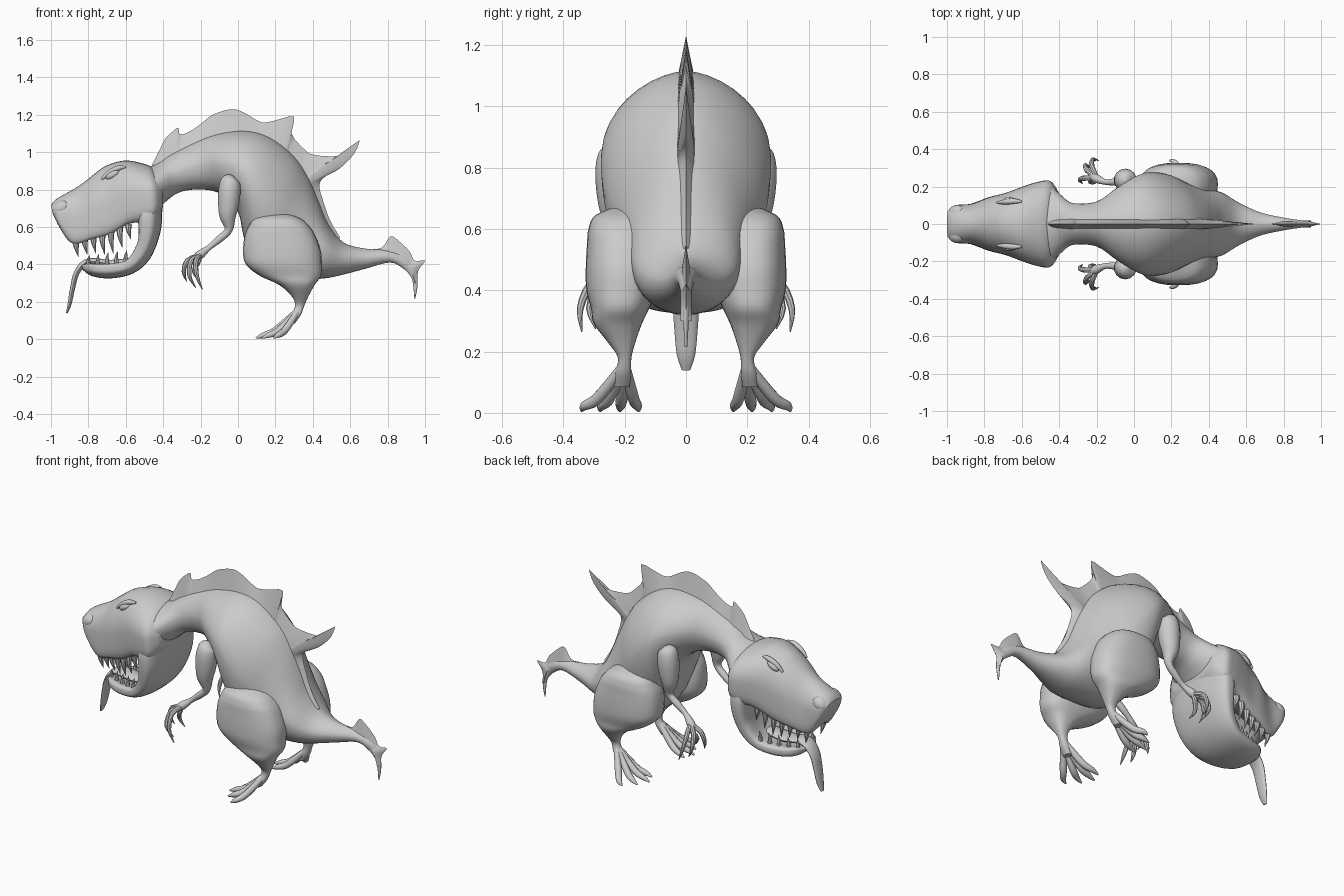
import bpy, bmesh, math
from mathutils import Vector, Matrix


def finish(name, bm, mirror=False, angle=40):
    bmesh.ops.recalc_face_normals(bm, faces=bm.faces)
    me = bpy.data.meshes.new(name)
    bm.to_mesh(me)
    bm.free()
    ob = bpy.data.objects.new(name, me)
    bpy.context.collection.objects.link(ob)
    bpy.ops.object.select_all(action='DESELECT')
    ob.select_set(True)
    bpy.context.view_layer.objects.active = ob
    bpy.ops.object.shade_smooth_by_angle(angle=math.radians(angle))
    if mirror:
        ob.modifiers.new("mirror", 'MIRROR').use_axis = (False, True, False)
        ob.modifiers["mirror"].use_mirror_merge = False
    return ob


def smooth_rows(rows, k):
    """Catmull-Rom interpolation of any number rows."""
    out = []
    for i in range(len(rows) - 1):
        p0, p1, p2, p3 = (rows[max(i - 1, 0)], rows[i], rows[i + 1], rows[min(i + 2, len(rows) - 1)])
        for j in range(k):
            t = j / k
            out.append([0.5 * (2 * b + (c - a) * t + (2 * a - 5 * b + 4 * c - d) * t * t
                               + (3 * b - a - 3 * c + d) * t ** 3) for a, b, c, d in zip(p0, p1, p2, p3)])
    return out + [list(rows[-1])]


def add_loft(bm, rings, n, e_top=2.0, e_bot=2.0):
    """Each ring: centre, half axis up, half axis sideways, hollow of the underside."""
    loops = []
    for c, up, side, hollow in rings:
        loop = []
        for i in range(n):
            a = 2 * math.pi * i / n
            co, si = math.cos(a), math.sin(a)
            e = e_top if si >= 0 else e_bot
            u = math.copysign(abs(co) ** (2 / e), co)
            v = math.copysign(abs(si) ** (2 / e), si)
            if v < 0:
                v += hollow * (1 - u * u) ** 2
            loop.append(bm.verts.new(c + up * v + side * u))
        loops.append(loop)
    for l0, l1 in zip(loops, loops[1:]):
        for i in range(n):
            bm.faces.new((l0[i], l0[(i + 1) % n], l1[(i + 1) % n], l1[i]))
    bm.faces.new(loops[0])
    bm.faces.new(loops[-1])


def profile_loft(name, secs, e_top=2.0, e_bot=2.0):
    """Sections: top x, z, bottom x, z, half width, hollow."""
    rings = []
    for tx, tz, bx, bz, w, h in smooth_rows(secs, 4):
        rings.append((Vector(((tx + bx) / 2, 0, (tz + bz) / 2)), Vector(((tx - bx) / 2, 0, (tz - bz) / 2)),
                      Vector((0, max(w, .004), 0)), h))
    bm = bmesh.new()
    add_loft(bm, rings, 36, e_top, e_bot)
    return finish(name, bm)


def add_tube(bm, pts, n=10, k=3, flat=1.0):
    """Points: x, y, z, radius."""
    rows = smooth_rows(pts, k)
    rings = []
    for i, r in enumerate(rows):
        d = Vector(rows[min(i + 1, len(rows) - 1)][:3]) - Vector(rows[max(i - 1, 0)][:3])
        d.normalize()
        side = Vector((0, 1, 0)) if abs(d.y) < .9 else Vector((1, 0, 0))
        up = side.cross(d).normalized()
        rings.append((Vector(r[:3]), up * r[3] * flat, d.cross(up) * r[3], 0))
    add_loft(bm, rings, n)


def add_ball(bm, c, r, tilt=0):
    m = Matrix.Translation(c) @ Matrix.Rotation(tilt, 4, 'Y') @ Matrix.Diagonal((*r, 1))
    bmesh.ops.create_uvsphere(bm, u_segments=20, v_segments=12, radius=1, matrix=m)


def fin(name, pairs, t):
    """Wedge crest: outer edge x, z and base x, z."""
    bm = bmesh.new()
    rows = []
    for ox, oz, ix, iz in smooth_rows(pairs, 3):
        mx, mz = (ox + ix) / 2, (oz + iz) / 2
        pts = [(ix, t, iz), (mx, t * .5, mz), (ox, 0, oz), (mx, -t * .5, mz), (ix, -t, iz)]
        rows.append([bm.verts.new(p) for p in pts])
    for a, b in zip(rows, rows[1:]):
        for i in range(5):
            j = (i + 1) % 5
            bm.faces.new((a[i], a[j], b[j], b[i]))
    bm.faces.new(rows[0])
    bm.faces.new(rows[-1])
    return finish(name, bm, angle=50)


# Neck, torso and tail in one loft with a roof-like back
body = [(-.53, .92, -.49, .62, .20), (-.48, .92, -.44, .68, .215), (-.42, .945, -.375, .745, .16),
        (-.36, .99, -.30, .79, .112), (-.22, 1.06, -.18, .80, .12), (-.10, 1.10, -.08, .77, .195),
        (.04, 1.115, 0, .68, .26), (.17, 1.08, .03, .55, .278), (.30, .98, .08, .42, .262),
        (.38, .86, .18, .34, .22), (.43, .74, .32, .32, .19), (.48, .62, .46, .325, .168),
        (.56, .52, .56, .345, .115), (.675, .485, .675, .375, .062), (.80, .475, .81, .41, .033),
        (.90, .44, .88, .38, .02), (.95, .38, .92, .34, .012), (.96, .29, .935, .30, .009),
        (.947, .215, .943, .217, .004)]
profile_loft("body_and_tail", [s + (0,) for s in body], 1.7, 2.1)

# Head with hollow palate, and lower jaw with hollow floor
head = [(-1.0, .715, -.99, .67, .07, 0), (-.97, .75, -.95, .59, .10, 0), (-.85, .82, -.885, .49, .108, .3),
        (-.76, .89, -.78, .505, .145, .5), (-.70, .93, -.68, .53, .165, .5), (-.61, .955, -.58, .59, .20, .4),
        (-.53, .945, -.50, .61, .225, .2), (-.46, .92, -.44, .64, .23, 0), (-.41, .86, -.40, .71, .17, 0)]
profile_loft("upper_head", head, 2.0, 4.5)
jaw = [(-.40, .76, -.54, .74, .20, 0), (-.405, .68, -.54, .66, .225, 0), (-.415, .57, -.54, .57, .22, .4),
       (-.47, .43, -.55, .51, .20, .6), (-.56, .352, -.60, .43, .175, .6), (-.68, .325, -.70, .41, .15, .6),
       (-.78, .337, -.79, .41, .115, .6), (-.83, .37, -.835, .40, .05, .3)]
profile_loft("lower_jaw", jaw, 2.2, 4.5)

# Nostrils, eyes and brows
bm = bmesh.new()
add_ball(bm, (-.945, .06, .70), (.052, .042, .04), -.6)
finish("nostrils", bm, True)
bm = bmesh.new()
add_ball(bm, (-.67, .12, .88), (.042, .024, .02), -.55)
finish("eyes", bm, True)
bm = bmesh.new()
add_tube(bm, [(-.73, .115, .855, .006), (-.69, .118, .89, .014), (-.64, .122, .915, .014), (-.60, .12, .92, .006)])
finish("brows", bm, True)

# Teeth
bm = bmesh.new()
for i, length in enumerate((.07, .07, .08, .10, .11, .09, .06)):
    f = i / 6
    x, y, z = -.865 + .28 * f, .078 + .075 * f, .53 + .085 * f
    add_tube(bm, [(x, y, z, .019), (x, y, z - length * .5, .014), (x + .012, y - .008, z - length - .02, .001)], 8)
for i in range(5):
    f = i / 4
    x, y, z = -.80 + .2 * f, .07 + .075 * f, .39 + .025 * f
    add_tube(bm, [(x, y, z, .013), (x, y, z + .03, .009), (x + .006, y, z + .06, .001)], 8)
finish("teeth", bm, True)

# Tongue
bm = bmesh.new()
add_tube(bm, [(-.56, 0, .42, .05), (-.68, 0, .405, .055), (-.80, 0, .415, .05), (-.86, 0, .36, .044),
              (-.885, 0, .27, .038), (-.90, 0, .19, .03), (-.915, 0, .14, .014)], 14, 4, .36)
finish("tongue", bm)

# Back crest with hooked spike, and tail fin
crest = [(-.46, .93, -.46, .88), (-.43, .99, -.42, .92), (-.39, 1.07, -.38, .95), (-.35, 1.11, -.35, .98),
         (-.32, 1.13, -.33, .99), (-.31, 1.095, -.30, 1.0), (-.26, 1.11, -.25, 1.03), (-.20, 1.15, -.2, 1.05),
         (-.135, 1.2, -.13, 1.07), (-.035, 1.23, -.03, 1.09), (.035, 1.21, .03, 1.09), (.125, 1.16, .12, 1.08),
         (.2, 1.17, .19, 1.05), (.3, 1.19, .25, 1.0), (.286, 1.1, .27, .99), (.355, 1.015, .31, .95),
         (.41, .985, .33, .92), (.54, .98, .35, .89), (.61, 1.02, .36, .87), (.65, 1.065, .37, .86),
         (.62, .99, .375, .85), (.54, .91, .38, .84), (.46, .866, .39, .82), (.435, .82, .4, .78),
         (.455, .74, .42, .72), (.49, .64, .46, .62), (.545, .545, .53, .51)]
fin("back_crest", crest, .028)
fin("tail_fin", [(.70, .48, .72, .45), (.77, .49, .77, .45), (.815, .55, .81, .44), (.86, .525, .84, .43),
                 (.917, .47, .87, .42), (.945, .42, .9, .4), (1.0, .42, .92, .38), (.965, .37, .935, .34),
                 (.957, .3, .945, .3)], .018)

# Hind legs: z, centre x, y, half depth, half width
leg = [(.68, .20, .17, .04, .04), (.645, .21, .195, .125, .10), (.60, .22, .205, .165, .113),
       (.55, .225, .205, .19, .118), (.47, .235, .205, .208, .122), (.40, .245, .21, .203, .115),
       (.34, .28, .215, .165, .095), (.29, .315, .222, .095, .078), (.23, .332, .21, .045, .045),
       (.18, .33, .2, .025, .022), (.13, .31, .205, .026, .026), (.085, .285, .21, .02, .025)]
bm = bmesh.new()
add_loft(bm, [(Vector((x, y, z)), Vector((rx, 0, 0)), Vector((0, ry, 0)), 0)
              for z, x, y, rx, ry in smooth_rows(leg, 4)], 28, 2.5, 2.5)
finish("hind_legs", bm, True)

# Feet with four toes
bm = bmesh.new()
for tx, ty in ((.12, .155), (.095, .215), (.13, .28), (.19, .34)):
    steps = ((0, .16, .016), (.35, .085, .019), (.6, .04, .019), (.82, .022, .015), (1, .006, .004))
    add_tube(bm, [(.325 + (tx - .325) * f, .2 + (ty - .2) * min(1, f * 1.15), z, r) for f, z, r in steps])
finish("toes", bm, True)

# Small front arms and clawed hands
bm = bmesh.new()
add_tube(bm, [(-.03, .225, .872, .015), (-.04, .23, .85, .05), (-.045, .235, .80, .06), (-.05, .235, .73, .058),
              (-.055, .235, .66, .046), (-.05, .23, .585, .022), (-.10, .225, .535, .02), (-.155, .225, .49, .015),
              (-.205, .245, .45, .024), (-.235, .26, .43, .012)], 14, 4)
for fingers in (((-.27, .245, .42), (-.29, .235, .36), (-.275, .215, .31)),
                ((-.25, .285, .42), (-.26, .315, .34), (-.225, .295, .275)),
                ((-.225, .31, .42), (-.22, .345, .34), (-.19, .34, .265)),
                ((-.215, .25, .41), (-.235, .225, .36), (-.205, .215, .31))):
    pts = [(-.20, .245, .45)] + list(fingers)
    add_tube(bm, [p + (r,) for p, r in zip(pts, (.014, .014, .011, .002))], 8)
finish("front_arms", bm, True)
